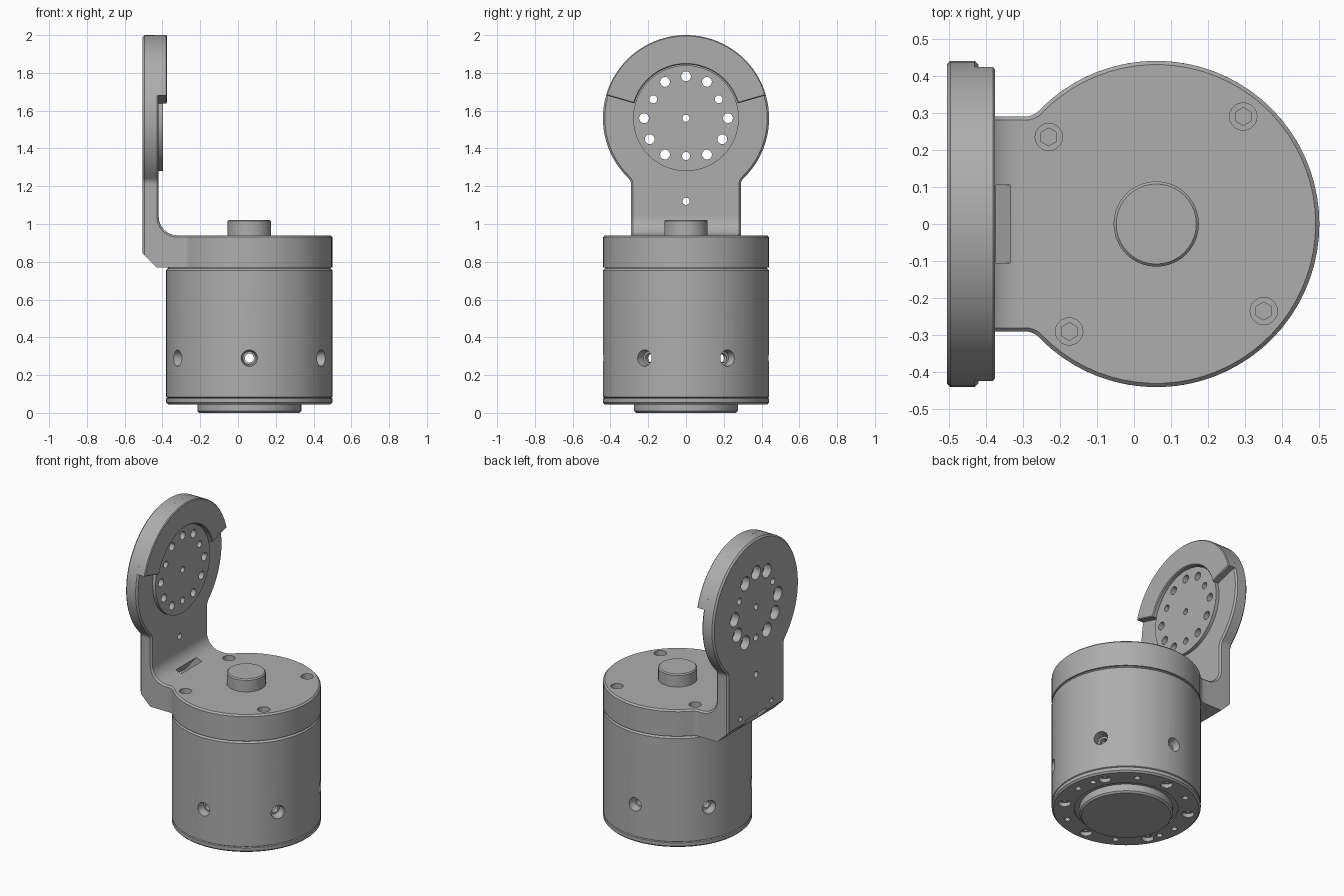
import bpy, bmesh
from math import sin, cos, pi, radians, sqrt, atan2
from mathutils import Vector, Matrix

if "Cube" in bpy.data.objects:
    bpy.data.objects.remove(bpy.data.objects["Cube"])

grey = bpy.data.materials.new("machined grey")
grey.use_nodes = True
COLOUR = (0.42, 0.42, 0.42, 1)
grey.diffuse_color = COLOUR
grey.node_tree.nodes["Principled BSDF"].inputs["Base Color"].default_value = COLOUR

AXIS = 0.06          # x of the motor axis
R = 0.44             # radius of motor and bracket disc
HUB = 1.56           # height of the bracket disc centre
NECK = 0.29          # half width of the bracket neck
INNER, OUTER = -0.42, -0.505   # plate faces


def make(name, bm):
    bmesh.ops.recalc_face_normals(bm, faces=bm.faces)
    mesh = bpy.data.meshes.new(name)
    bm.to_mesh(mesh)
    bm.free()
    obj = bpy.data.objects.new(name, mesh)
    bpy.context.collection.objects.link(obj)
    mesh.materials.append(grey)
    return obj


def prism(name, pts, place, w0, w1, soft=None, size=0.01):
    """Extrude a profile from w0 to w1; chamfer edges whose midpoint passes soft."""
    bm = bmesh.new()
    a = [bm.verts.new(place(u, v, w0)) for u, v in pts]
    b = [bm.verts.new(place(u, v, w1)) for u, v in pts]
    bm.faces.new(a)
    bm.faces.new(b[::-1])
    for i in range(len(pts)):
        j = (i + 1) % len(pts)
        bm.faces.new((a[i], b[i], b[j], a[j]))
    bmesh.ops.recalc_face_normals(bm, faces=bm.faces)
    if soft:
        edges = [e for e in bm.edges if soft((e.verts[0].co + e.verts[1].co) / 2)]
        bmesh.ops.bevel(bm, geom=edges, offset=size, segments=1, affect='EDGES')
    return make(name, bm)


def lathe(name, profile, steps=72):
    bm = bmesh.new()
    vs = [bm.verts.new((AXIS + r, 0, z)) for r, z in profile]
    es = [bm.edges.new(p) for p in zip(vs, vs[1:])]
    bmesh.ops.spin(bm, geom=vs + es, cent=(AXIS, 0, 0), axis=(0, 0, 1),
                   angle=2 * pi, steps=steps, use_merge=True)
    bmesh.ops.remove_doubles(bm, verts=bm.verts, dist=1e-5)
    return make(name, bm)


def arc(c, r, a0, a1, n):
    return [(c[0] + r * cos(a0 + (a1 - a0) * i / n),
             c[1] + r * sin(a0 + (a1 - a0) * i / n)) for i in range(n + 1)]


def keyhole(c, end, f=0.05):
    """Disc with a filleted neck running down to end."""
    d = sqrt((R + f) ** 2 - (NECK + f) ** 2)
    a = atan2(NECK + f, -d)
    half = arc((c, 0), R, 0, a, 28)
    half += arc((c - d, NECK + f), f, a - pi, -pi / 2, 5)[1:] + [(end, NECK)]
    return half + [(u, -v) for u, v in half[:0:-1]]


def drills(name, holes, sides=20):
    """Cutter made of (start, end, start radius, end radius) drills."""
    bm = bmesh.new()
    for p, q, r0, r1 in holes:
        p, q = Vector(p), Vector(q)
        turn = (q - p).to_track_quat('Z', 'Y').to_matrix().to_4x4()
        bmesh.ops.create_cone(bm, cap_ends=True, segments=sides, radius1=r0, radius2=r1,
                              depth=(q - p).length,
                              matrix=Matrix.Translation((p + q) / 2) @ turn)
    return make(name, bm)


def box(name, centre, size, tilt=0):
    bm = bmesh.new()
    bmesh.ops.create_cube(bm, size=1, matrix=Matrix.Translation(centre)
                          @ Matrix.Rotation(tilt, 4, 'Y') @ Matrix.Diagonal((*size, 1)))
    return make(name, bm)


def cut(obj, *cutters):
    bpy.context.view_layer.objects.active = obj
    for c in cutters:
        c.hide_render = True
        c.hide_viewport = True
        m = obj.modifiers.new("cut", 'BOOLEAN')
        m.object, m.solver = c, 'EXACT'
        bpy.ops.object.modifier_apply(modifier=m.name)


def around(r, deg, z):
    return (AXIS + r * cos(radians(deg)), r * sin(radians(deg)), z)


def flat(u, v, w): return (u, v, w)       # profile in plan, extruded up
def upright(u, v, w): return (w, v, u)    # profile facing sideways
def side(u, v, w): return (u, w, v)       # profile seen from the front


# Motor housing with locating boss, base flange and hollow inside
body = lathe("motor_housing", [
    (0, 0), (.265, 0), (.275, .01), (.275, .055), (.306, .055), (.306, .045),
    (.43, .045), (R, .055), (R, .076), (.434, .08), (R, .084), (R, .755),
    (.43, .765), (.43, .775), (0, .775)])
six = [30 + 60 * k for k in range(6)]
small = [60 * k for k in range(6)] + [18, 198]
cut(body,
    lathe("void_cutter", [(0, .15), (.36, .15), (.36, .7), (0, .7)]),
    drills("side_hole_cutter", [(around(.3, a, .29), around(.5, a, .29), .024, .024)
                                for a in six]),
    drills("countersink_cutter", [(around(.39, a, .29), around(.46, a, .29), .035, .047)
                                  for a in six]),
    drills("base_bore_cutter", [(around(.37, a, .02), around(.37, a, .07), .036, .036)
                                for a in six]
           + [(around(.37, a, .02), around(.37, a, .09), .018, .018) for a in small]),
    drills("base_screw_cutter", [(around(.37, a, .06), around(.37, a, .1), .02, .02)
                                 for a in six]))

# Output shaft
shaft = lathe("shaft", [(0, .92), (.115, .92), (.115, 1.015), (.108, 1.022), (0, 1.022)], 40)

# Bracket cap on top of the motor, with socket screws
cap = prism("bracket_cap", keyhole(AXIS, -.32), flat, .77, .94,
            lambda m: m.z > .93 and m.x > -.319)
screws = [51 + 90 * k for k in range(4)]
cut(cap,
    drills("screw_pocket_cutter", [(around(.373, a, .9), around(.373, a, 1), .037, .037)
                                   for a in screws]),
    drills("hex_socket_cutter", [(around(.373, a, .86), around(.373, a, .92), .024, .024)
                                 for a in screws], 6))

# Bent corner joining the cap to the upright plate, with a cable slot
corner = prism("bracket_corner",
               [(OUTER, 1.04), (OUTER, .845), (-.43, .77), (-.32, .77)]
               + arc((-.32, 1.04), .1, -pi / 2, -pi, 10),
               side, -NECK, NECK,
               lambda m: abs(m.y) > .28 and (m.x < -.504 or (m.z > .935 and m.x > -.4205)))
cut(corner,
    box("notch_cutter", (-.49, 0, .79), (.1, .21, .14)),
    box("slot_cutter", (-.41, 0, .88), (.04, .21, .3), radians(40)),
    drills("corner_hole_cutter", [((-.55, y, .89), (-.47, y, .89), .015, .015)
                                  for y in (-.16, .16)]))

# Upright plate with raised pad and a partial rim
plate = prism("bracket_plate", keyhole(HUB, 1.04), upright, OUTER, INNER,
              lambda m: m.z > 1.041 and abs(m.x - (OUTER + INNER) / 2) > .04)
pad = prism("mounting_pad", arc((HUB, 0), .28, 0, 2 * pi, 56)[:-1], upright, -.43, -.398)
end = radians(74)
rim = prism("upper_rim", arc((HUB, 0), R, -end, end, 40) + arc((HUB, 0), .285, end, -end, 36),
            upright, -.44, -.375, lambda m: m.x > -.3755, .005)

# Bolt circle: every fourth hole is a small pin hole, the rest are counterbored
bolts, bores = [], []
for k in range(12):
    pin = k % 4 == 1
    r = .2 if pin else .222
    y, z = r * cos(k * pi / 6), HUB + r * sin(k * pi / 6)
    bolts.append(((-.6, y, z), (-.3, y, z), *([.021 if pin else .026] * 2)))
    if not pin:
        bores.append(((-.6, y, z), (-.455, y, z), .045, .045))
for z in (HUB, 1.12):
    bolts.append(((-.6, 0, z), (-.3, 0, z), .019, .019))
bolt_cutter = drills("bolt_cutter", bolts)
cut(plate, bolt_cutter, drills("counterbore_cutter", bores))
cut(pad, bolt_cutter)

# Smooth curved walls, keep edges crisp
bpy.ops.object.select_all(action='DESELECT')
for obj in (body, shaft, cap, corner, plate, pad, rim):
    obj.select_set(True)
    bpy.context.view_layer.objects.active = obj
bpy.ops.object.shade_smooth_by_angle(angle=radians(25))
